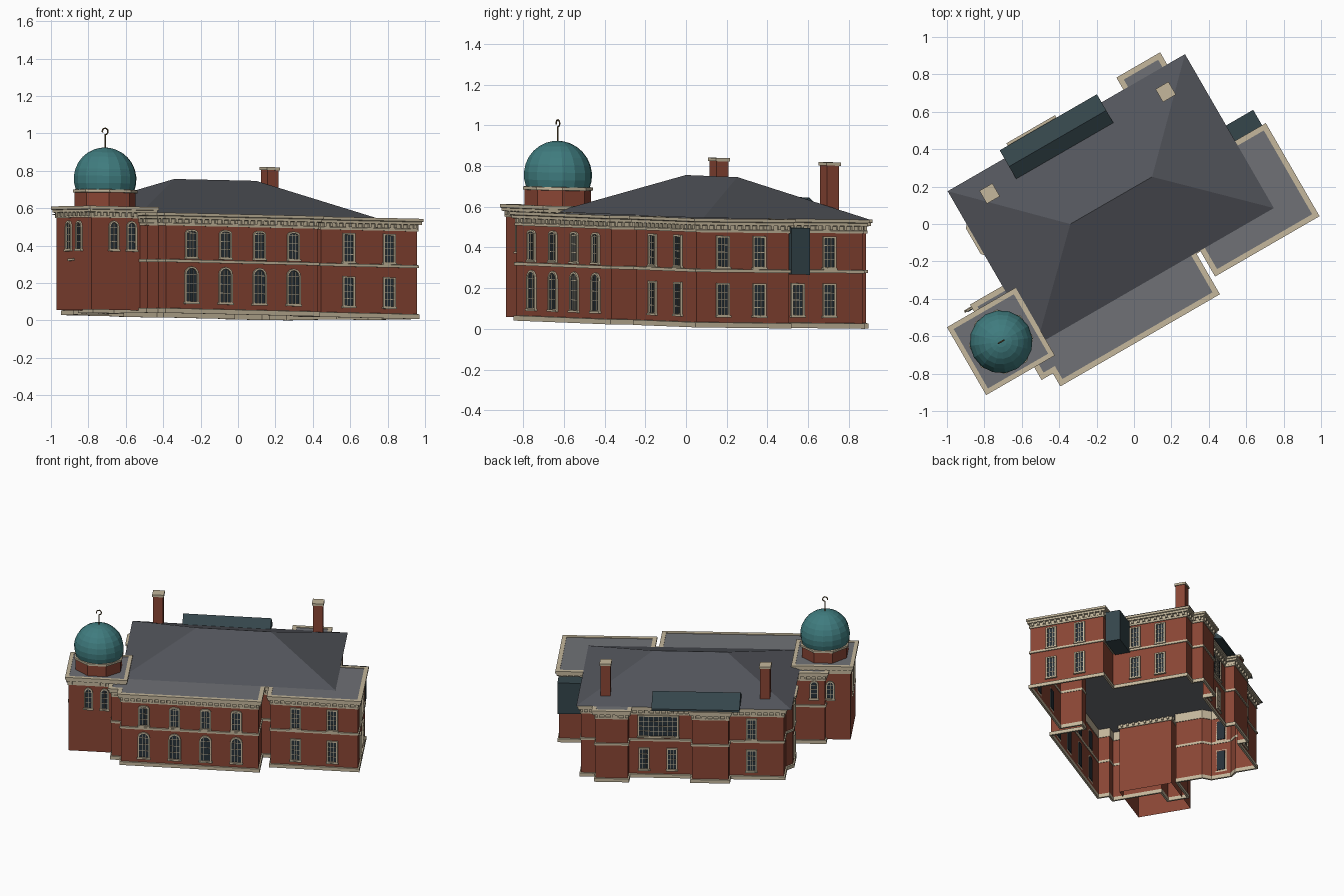
import bpy, bmesh, math
from mathutils import Matrix, Vector

if "Cube" in bpy.data.objects:
    bpy.data.objects.remove(bpy.data.objects["Cube"])

# The building is laid out square in (u, v), then turned 30 degrees and tilted a little
SHEAR = Matrix(((1, 0, 0, 0), (0, 1, 0, 0), (-.02, -.01, 1, 0), (0, 0, 0, 1)))
M = Matrix.Rotation(math.radians(30), 4, 'Z') @ SHEAR
I = Matrix.Identity(4)

COLORS = dict(brick=(.25, .06, .035), stone=(.55, .47, .33), slate=(.085, .09, .105),
              flat=(.16, .165, .18), teal=(.05, .2, .21), dark=(.035, .06, .07),
              glass=(.02, .03, .04), bronze=(.16, .11, .05))
MATS = {}
for k, c in COLORS.items():
    MATS[k] = bpy.data.materials.new(k)
    MATS[k].diffuse_color = (*c, 1)
parts = {}


def part(name, color):
    if name not in parts:
        parts[name] = (bmesh.new(), color)
    return name


def offset(poly, d):
    """Mitred outward offset of a counter-clockwise outline."""
    out = []
    for i, p in enumerate(poly):
        a, p, b = Vector(poly[i - 1]), Vector(p), Vector(poly[(i + 1) % len(poly)])
        e, f = (p - a).normalized(), (b - p).normalized()
        n, m = Vector((e.y, -e.x)), Vector((f.y, -f.x))
        out.append(p + (n + m) * d / (1 + n.dot(m)))
    return out


def ring(name, poly, prof, mat=I):
    """Sweep a closed (offset, height) profile around an outline."""
    bm = parts[name][0]
    loops = [[bm.verts.new(mat @ Vector((p.x, p.y, z))) for p in offset(poly, d)] for d, z in prof]
    n = len(poly)
    for k in range(len(loops)):
        A, B = loops[k - 1], loops[k]
        for i in range(n):
            bm.faces.new((A[i], A[(i + 1) % n], B[(i + 1) % n], B[i]))


def prism(name, poly, z0, z1, mat=I, bottom=True, top=True):
    bm = parts[name][0]
    A = [bm.verts.new(mat @ Vector((*p, z0))) for p in poly]
    B = [bm.verts.new(mat @ Vector((*p, z1))) for p in poly]
    n = len(poly)
    for i in range(n):
        bm.faces.new((A[i], A[(i + 1) % n], B[(i + 1) % n], B[i]))
    if bottom:
        bm.faces.new(A[::-1])
    if top:
        bm.faces.new(B)


def rect(u0, u1, v0, v1):
    return [(u0, v0), (u1, v0), (u1, v1), (u0, v1)]


def faces(name, verts, polys):
    bm = parts[name][0]
    vs = [bm.verts.new(v) for v in verts]
    for f in polys:
        bm.faces.new([vs[i] for i in f])


def lathe(name, c, prof, n, turn=0):
    bm = parts[name][0]
    loops = [[bm.verts.new((c[0] + r * math.cos(turn + math.tau * i / n),
                            c[1] + r * math.sin(turn + math.tau * i / n), z))
              for i in range(n)] for r, z in prof]
    for A, B in zip(loops, loops[1:]):
        for i in range(n):
            bm.faces.new((A[i], A[(i + 1) % n], B[(i + 1) % n], B[i]))
    bm.faces.new(loops[-1])


part('window_glass', 'glass')
part('window_frames', 'stone')


def window(u, v, ang, z0, z1, w=.055, rise=0, cols=3):
    """Framed window on the wall facing ang; rise is the height of its arch."""
    a = math.radians(ang)
    n = Vector((round(math.cos(a), 6), round(math.sin(a), 6), 0))
    t = Vector((-n.y, n.x, 0))
    mat = Matrix.Translation((u, v, 0)) @ Matrix((t, (0, 0, 1), n)).transposed().to_4x4()
    h = w / 2
    if rise:
        shape = [(-h, z0), (h, z0)] + [(h * math.cos(math.pi * i / 6),
                 z1 - rise + rise * math.sin(math.pi * i / 6)) for i in range(7)]
    else:
        shape = rect(-h, h, z0, z1)
    prism('window_glass', shape, -.004, .003, mat)
    ring('window_frames', shape, [(0, 0), (0, .01), (.01, .01), (.01, 0)], mat)
    prism('window_frames', rect(-h - .014, h + .014, z0 - .014, z0 - .004), 0, .014, mat)
    for i in range(1, cols):
        x = -h + w * i / cols
        prism('window_frames', rect(x - .0015, x + .0015, z0, z1 - rise * .25), 0, .006, mat)
    for i in range(1, 4):
        z = z0 + (z1 - rise - z0) * i / (4 if not rise else 3)
        prism('window_frames', rect(-h, h, z - .0015, z + .0015), 0, .006, mat)


# Main walls, one open-bottomed outline
OUT = [(-.75, -.53), (.185, -.53), (.185, -.28), (.26, -.28), (.26, -.435), (.855, -.435),
       (.855, .09), (.66, .09), (.66, .62), (.555, .62), (.555, .70), (.335, .70), (.335, .62),
       (-.1, .62), (-.1, .69), (-.35, .69), (-.35, .62), (-.72, .62), (-.72, .47), (-.765, .42),
       (-.765, .28), (-.72, .23), (-.72, .04), (-.95, .04), (-.95, -.1), (-.82, -.1),
       (-.82, -.45), (-.75, -.45)]
prism(part('walls', 'brick'), OUT, .022, .545, bottom=False, top=False)
ring(part('base_course', 'stone'), OUT, [(-.003, .02), (.01, .02), (.01, .045), (-.003, .047)])
ring(part('string_course', 'stone'), OUT, [(-.003, .292), (.008, .292), (.008, .307), (-.003, .309)])
ring(part('cornice', 'stone'), OUT, [(-.004, .488), (.006, .488), (.006, .5), (.004, .502), (.004, .522),
     (.018, .524), (.018, .538), (.025, .541), (.025, .556), (-.004, .556)])
faces(part('flat_roof', 'flat'), [(*p, .552) for p in OUT], [range(len(OUT))])

# Tower
TC = (-.93, -.19)
TOW = rect(-1.12, -.74, -.375, 0)
prism(part('tower_walls', 'brick'), TOW, .033, .58, bottom=False, top=False)
ring(part('tower_cornice', 'stone'), TOW, [(-.004, .525), (.006, .525), (.006, .552), (.016, .555),
     (.016, .568), (.022, .57), (.022, .587), (-.004, .587)])
faces(part('tower_flat_roof', 'flat'), [(*p, .583) for p in TOW], [range(4)])
prism(part('tower_plaque', 'stone'), rect(-1.128, -1.118, -.19, -.13), .295, .308)

# Brackets under the cornices
part('cornice_brackets', 'stone')
for poly, zb in ((OUT, .503), (TOW, .533)):
    for i, p in enumerate(poly):
        p, q = Vector(p), Vector(poly[(i + 1) % len(poly)])
        L, d = (q - p).length, (q - p).normalized()
        if L < .07:
            continue
        n, k = Vector((d.y, -d.x)), max(2, round(L / .04))
        for j in range(k):
            c = p + d * L * (j + .5) / k
            prism('cornice_brackets', [c - d * .007, c + n * .015 - d * .007,
                  c + n * .015 + d * .007, c + d * .007], zb, zb + .022)

# Drum, dome and finial
lathe(part('dome_drum', 'brick'), TC, [(.165, .582), (.165, .665)], 8, math.pi / 8)
lathe(part('drum_ledge', 'stone'), TC, [(.155, .66), (.174, .662), (.174, .677), (.15, .68)], 8, math.pi / 8)
lathe(part('dome', 'teal'), TC, [(.169 * math.cos(math.radians(a)), .735 + .169 * math.sin(math.radians(a)))
      for a in (-21, -8, 5, 18, 31, 44, 57, 70, 80, 88)], 16)
cu = bpy.data.curves.new('finial', 'CURVE')
cu.dimensions, cu.bevel_depth, cu.bevel_resolution = '3D', .004, 1
path = [(0, .895), (0, .965)] + [(.017 * math.cos(math.radians(a)), .99 + .017 * math.sin(math.radians(a)))
                                 for a in range(-90, 201, 29)]
sp = cu.splines.new('POLY')
sp.points.add(len(path) - 1)
for pt, (x, z) in zip(sp.points, path):
    pt.co = (*(M @ Vector((TC[0] + x, TC[1], z))), 1)
cu.materials.append(MATS['bronze'])
bpy.context.collection.objects.link(bpy.data.objects.new('finial', cu))

# Hipped roof
faces(part('hip_roof', 'slate'), [(-.775, -.3, .556), (.69, -.3, .556), (.69, .65, .556), (-.775, .65, .556),
      (-.295, .17, .752), (.21, .17, .752)],
      [(0, 1, 5, 4), (1, 2, 5), (2, 3, 4, 5), (3, 0, 4), (3, 2, 1, 0)])

# Long rear dormer and hanging side box
faces(part('rear_dormer', 'dark'), [(u, v, z) for u in (-.425, .175) for v, z in
      ((.70, .553), (.70, .568), (.6, .655), (.52, .605))],
      [(0, 1, 5, 4), (1, 2, 6, 5), (2, 3, 7, 6), (3, 0, 4, 7), (0, 1, 2, 3), (4, 5, 6, 7)])
prism(part('side_box', 'dark'), rect(.655, .857, .105, .21), .285, .515)

# Chimneys
part('chimneys', 'brick')
part('chimney_caps', 'stone')
for u in (.50, -.587):
    prism('chimneys', rect(u - .034, u + .034, .493, .561), .56, .82)
    prism('chimney_caps', rect(u - .04, u + .04, .487, .567), .818, .834)

# Windows: arched front, then wing, right side, rear, left side, tower
for u in (-.595, -.385, -.175, .035):
    window(u, -.53, -90, .085, .262, .065, .033)
    window(u, -.53, -90, .325, .46, .055, .01)
for z0, z1 in ((.085, .23), (.322, .462)):
    for u in (.43, .68):
        window(u, -.435, -90, z0, z1)
    for v in (-.286, -.08):
        window(.855, v, 0, z0, z1)
    for v in (.25, .43):
        window(.66, v, 0, z0, z1)
    window(-.5, .62, 90, z0, z1)
    window(-.765, .35, 180, z0, z1)
for u in (.23, .04):
    window(u, .62, 90, .085, .23)
window(.135, .62, 90, .33, .475, .26, 0, 8)
for s in (-.055, .055):
    window(TC[0] + s, -.375, -90, .36, .5, .042, .025, 2)
    window(TC[0] + s, .04, 90, .36, .48, .042, .025, 2)
    window(-1.12, TC[1] + s, 180, .36, .5, .042, .025, 2)

# Turn parts into objects
for name, (bm, color) in parts.items():
    bmesh.ops.recalc_face_normals(bm, faces=bm.faces)
    me = bpy.data.meshes.new(name)
    bm.to_mesh(me)
    bm.free()
    me.transform(M)
    me.materials.append(MATS[color])
    bpy.context.collection.objects.link(bpy.data.objects.new(name, me))

for m in bpy.data.materials:
    if m.users and not m.is_grease_pencil:
        m.use_nodes = True
        m.node_tree.nodes["Principled BSDF"].inputs["Base Color"].default_value = m.diffuse_color
